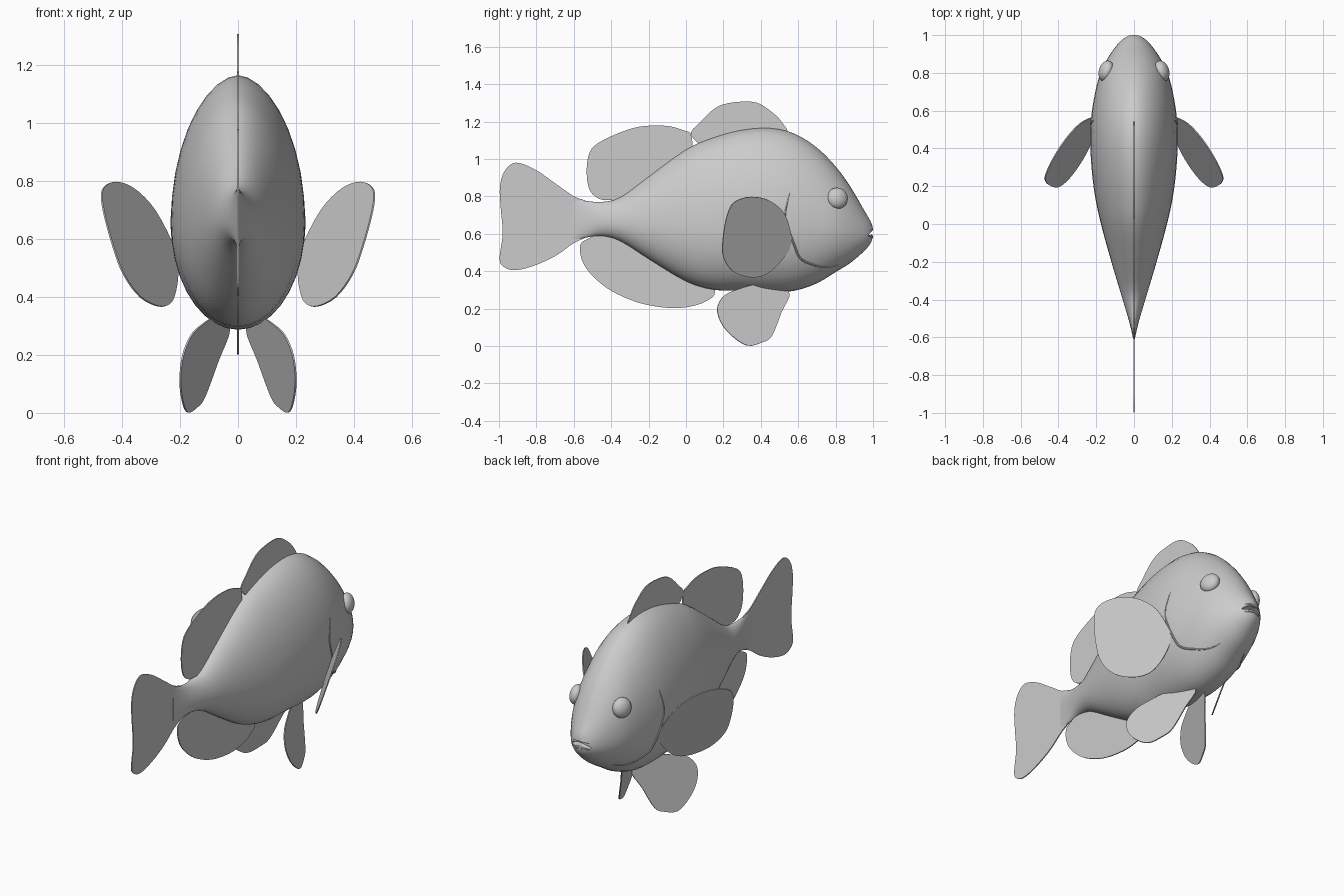
import bpy, bmesh, math
from mathutils import Vector
from mathutils.bvhtree import BVHTree

if "Cube" in bpy.data.objects:
    bpy.data.objects.remove(bpy.data.objects["Cube"])

grey = bpy.data.materials.new("pale_grey")
grey.use_nodes = True
COLOUR = (0.6, 0.6, 0.6, 1)
grey.diffuse_color = COLOUR
grey.node_tree.nodes["Principled BSDF"].inputs["Base Color"].default_value = COLOUR


def spline(points, steps, closed=False):
    """Smooth path through points of any dimension."""
    n = len(points)
    pick = (lambda i: points[i % n]) if closed else (lambda i: points[min(max(i, 0), n - 1)])
    path = []
    for i in range(n if closed else n - 1):
        for k in range(steps):
            t = k / steps
            path.append([0.5 * (2 * b + (c - a) * t + (2 * a - 5 * b + 4 * c - d) * t * t
                                + (3 * b - a - 3 * c + d) * t ** 3)
                         for a, b, c, d in zip(pick(i - 1), pick(i), pick(i + 1), pick(i + 2))])
    if not closed:
        path.append(list(points[-1]))
    return path


def finish(name, bm, smooth=True):
    mesh = bpy.data.meshes.new(name)
    bm.to_mesh(mesh)
    bm.free()
    mesh.materials.append(grey)
    ob = bpy.data.objects.new(name, mesh)
    bpy.context.collection.objects.link(ob)
    if smooth:
        bpy.ops.object.select_all(action='DESELECT')
        ob.select_set(True)
        bpy.context.view_layer.objects.active = ob
        bpy.ops.object.shade_smooth_by_angle(angle=math.radians(40))
    return ob


# Body: egg-shaped rings lofted through (y, bottom, top, half width)
stations = [(-.61, .56, .79, .004), (-.53, .58, .775, .022), (-.45, .588, .77, .045),
            (-.35, .56, .795, .075), (-.2, .465, .905, .12), (0, .345, 1.05, .175),
            (.15, .3, 1.115, .207), (.3, .295, 1.155, .225), (.45, .287, 1.165, .232),
            (.58, .295, 1.135, .225), (.7, .335, 1.06, .205), (.8, .395, .96, .178),
            (.88, .445, .85, .138), (.95, .505, .73, .088), (.985, .545, .67, .05),
            (.997, .575, .64, .022)]
SIDES = 36
bm = bmesh.new()
rings = []
for y, low, high, w in spline(stations, 3):
    mid = low + 0.42 * (high - low)
    ring = []
    for k in range(SIDES):
        a = math.tau * k / SIDES
        s, c = math.sin(a), math.cos(a)
        x = w * math.copysign(abs(s) ** (1.12 if c > 0 else 1), s)
        ring.append(bm.verts.new((x, y, mid + c * ((high - mid) if c > 0 else (mid - low)))))
    rings.append(ring)
for r, q in zip(rings, rings[1:]):
    for k in range(SIDES):
        j = (k + 1) % SIDES
        bm.faces.new((r[k], r[j], q[j], q[k]))
bm.faces.new(rings[0])
bm.faces.new(rings[-1])
bmesh.ops.recalc_face_normals(bm, faces=bm.faces)
skin = BVHTree.FromBMesh(bm)
body = finish("body", bm)

# Mouth slit cut into the snout
bm = bmesh.new()
bmesh.ops.create_uvsphere(bm, u_segments=20, v_segments=10, radius=1)
for v in bm.verts:
    v.co = Vector((v.co.x * .075, 1 + v.co.y * .05, .605 + v.co.z * .012 - 4 * (v.co.x * .075) ** 2))
cutter = finish("mouth_cutter", bm, False)
cutter.hide_render = True
cutter.hide_set(True)
cut = body.modifiers.new("mouth", 'BOOLEAN')
cut.operation = 'DIFFERENCE'
cut.object = cutter


def ridge(name, points, radius):
    """Tapered tube that lies on the skin."""
    bm = bmesh.new()
    loops = []
    for i, p in enumerate(points):
        p = Vector(p)
        along = (Vector(points[min(i + 1, len(points) - 1)]) - Vector(points[max(i - 1, 0)])).normalized()
        side = along.cross(Vector((.31, .9, .29))).normalized()
        other = along.cross(side)
        r = radius * max(.1, math.sin(math.pi * i / (len(points) - 1)) ** .5)
        loops.append([bm.verts.new(p + r * (side * math.cos(k * math.tau / 8) + other * math.sin(k * math.tau / 8)))
                      for k in range(8)])
    for a, b in zip(loops, loops[1:]):
        for k in range(8):
            bm.faces.new((a[k], a[(k + 1) % 8], b[(k + 1) % 8], b[k]))
    bm.faces.new(loops[0])
    bm.faces.new(loops[-1])
    bmesh.ops.recalc_face_normals(bm, faces=bm.faces)
    return finish(name, bm)


# Lips follow the mouth across the snout
for name, height in (("upper_lip", .626), ("lower_lip", .585)):
    path = []
    for i in range(17):
        x = -.062 + .124 * i / 16
        hit = skin.ray_cast(Vector((x, 2, height - 4 * x * x)), Vector((0, -1, 0)))[0]
        if hit:
            path.append(hit - Vector((0, .007, 0)))
    ridge(name, path, .011)

# Fins: thin sheets on a plane x = base + by_y * y + by_z * z
tail = [(-.5, .75), (-.6, .8), (-.7, .87), (-.81, .945), (-.91, .98), (-.97, .935), (-.995, .85),
        (-.99, .73), (-.98, .6), (-.997, .465), (-.97, .42), (-.91, .405), (-.81, .43), (-.7, .48),
        (-.6, .55), (-.5, .61)]
rear_dorsal = [(.03, 1.12), (-.02, 1.155), (-.11, 1.177), (-.25, 1.172), (-.38, 1.13), (-.49, 1.07),
               (-.525, 1), (-.53, .9), (-.51, .825), (-.46, .785), (-.4, .78), (-.28, .77), (0, .97)]
front_dorsal = [(.03, 1.12), (.08, 1.2), (.17, 1.28), (.28, 1.305), (.38, 1.3), (.46, 1.25),
                (.51, 1.2), (.545, 1.13), (.48, 1.05), (.2, 1.02)]
anal = [(-.565, .54), (-.555, .455), (-.5, .375), (-.4, .295), (-.25, .23), (-.09, .203), (.02, .21),
        (.11, .24), (.155, .29), (.1, .4), (-.2, .55), (-.42, .61), (-.52, .575)]
pectoral = [(.565, .57), (.53, .7), (.45, .775), (.35, .797), (.26, .77), (.22, .7), (.197, .57),
            (.2, .475), (.25, .4), (.34, .368), (.42, .38), (.49, .435), (.555, .52)]
pelvic = [(.55, .29), (.51, .18), (.46, .055), (.41, .02), (.33, .002), (.25, .05), (.19, .12),
          (.167, .2), (.2, .265), (.27, .3), (.4, .33)]


def fin(name, outline, plane=(0, 0, 0), sign=1):
    bm = bmesh.new()
    base, by_y, by_z = plane
    bm.faces.new([bm.verts.new((sign * (base + by_y * y + by_z * z), y, z))
                  for y, z in spline(outline, 4, True)])
    ob = finish(name, bm, False)
    thick = ob.modifiers.new("thickness", 'SOLIDIFY')
    thick.thickness = .006
    thick.offset = 0


fin("tail_fin", tail)
fin("rear_dorsal_fin", rear_dorsal)
fin("front_dorsal_fin", front_dorsal)
fin("anal_fin", anal)

gill = [(.555, .82), (.53, .7), (.55, .62), (.575, .55), (.61, .47), (.68, .435), (.75, .42), (.82, .435)]
for side, sign in (("left", 1), ("right", -1)):
    fin(side + "_pectoral_fin", pectoral, (.22 + .57 * .565 - .37 * .57, -.57, .37), sign)
    fin(side + "_pelvic_fin", pelvic, (.296, -.365, -.226), sign)

    # Gill cover edge
    path = []
    for y, z in spline(gill, 4):
        hit = skin.ray_cast(Vector((sign, y, z)), Vector((-sign, 0, 0)))[0]
        if hit:
            path.append(hit)
    ridge(side + "_gill_edge", path, .006)

    # Eye: flattened ball facing outward and a little forward
    bm = bmesh.new()
    bmesh.ops.create_uvsphere(bm, u_segments=24, v_segments=14, radius=.057)
    bmesh.ops.scale(bm, vec=(1, 1, .65), verts=bm.verts)
    turn = Vector((sign * .93, .32, .18)).to_track_quat('Z', 'Y').to_matrix()
    bmesh.ops.rotate(bm, matrix=turn, verts=bm.verts)
    bmesh.ops.translate(bm, vec=(sign * .148, .81, .79), verts=bm.verts)
    finish(side + "_eye", bm)
